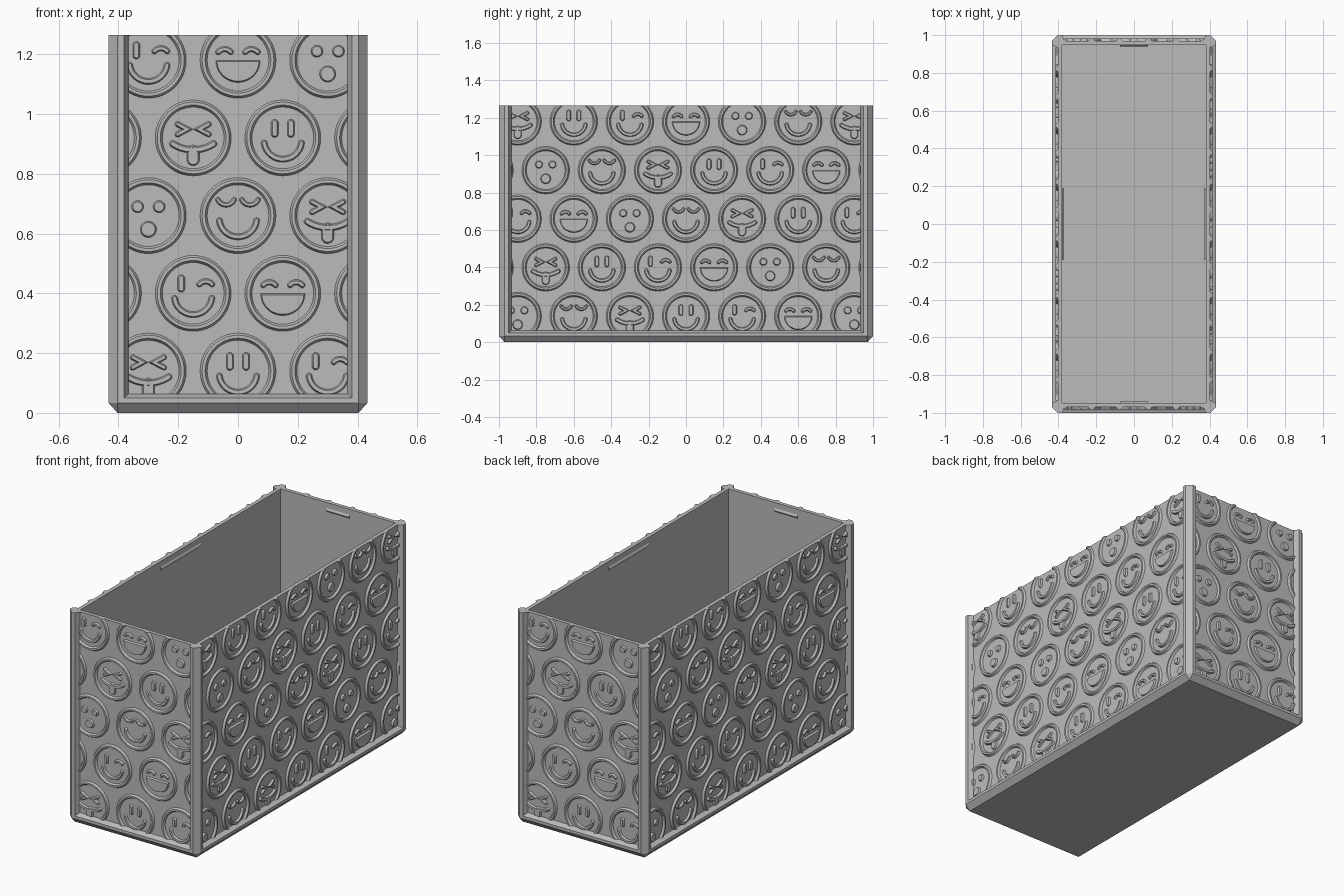
import bpy, bmesh
from math import sin, cos, pi, radians, sqrt
from mathutils import Vector, Matrix

cube = bpy.data.objects.get("Cube")
if cube:
    bpy.data.objects.remove(cube)

HX, HY, TOP = 0.433, 1.0, 1.265      # half width, half length, height
CHAMFER, FLAT, EDGE = 0.03, 0.052, 0.066
RECESS, WALL, RELIEF, BEVEL = 0.03, 0.053, 0.012, 0.005

grey = bpy.data.materials.new("light grey")
grey.use_nodes = True
grey.diffuse_color = (0.5, 0.5, 0.5, 1)
grey.node_tree.nodes["Principled BSDF"].inputs["Base Color"].default_value = (0.5, 0.5, 0.5, 1)


def finish(bm, name):
    bmesh.ops.recalc_face_normals(bm, faces=bm.faces)
    mesh = bpy.data.meshes.new(name)
    bm.to_mesh(mesh)
    bm.free()
    mesh.materials.append(grey)
    ob = bpy.data.objects.new(name, mesh)
    bpy.context.collection.objects.link(ob)
    return ob


# --- box body: stacked plan rings with the same corner layout ---
def plan(panel_in, panel_depth, flat=FLAT):
    """Outline with corner posts; the panels are pushed in by panel_depth."""
    q = [(HX - panel_in, HY - panel_depth), (HX - flat, HY), (HX - CHAMFER, HY),
         (HX, HY - CHAMFER), (HX, HY - flat), (HX - panel_depth, HY - panel_in)]
    pts = list(q)
    pts += [(x, -y) for x, y in reversed(q)]
    pts += [(-x, -y) for x, y in q]
    pts += [(-x, y) for x, y in reversed(q)]
    return pts


def clamp(pts, margin):
    mx, my = HX - margin, HY - margin
    return [(max(-mx, min(mx, x)), max(-my, min(my, y))) for x, y in pts]


frame, panel = plan(FLAT, 0), plan(EDGE, RECESS)
inner = clamp(panel, WALL)
levels = [(clamp(frame, CHAMFER), 0), (frame, 0.033), (frame, 0.05), (panel, 0.063),
          (panel, TOP), (inner, TOP), (inner, 0.05)]
bm = bmesh.new()
rings = [[bm.verts.new((x, y, z)) for x, y in pts] for pts, z in levels]
n = len(frame)
for a, b in zip(rings, rings[1:]):
    for i in range(n):
        j = (i + 1) % n
        bm.faces.new((a[i], a[j], b[j], b[i]))
bm.faces.new(rings[0])
bm.faces.new(rings[-1])
bmesh.ops.remove_doubles(bm, verts=bm.verts, dist=0.0003)
finish(bm, "box_body")


# --- snap ridges just under the rim, inside each wall ---
def ridge(name, half, dist, angle):
    bm = bmesh.new()
    ends = [[bm.verts.new((x, y, z)) for y, z in
             ((-dist, 1.208), (-dist + 0.007, 1.22), (-dist, 1.232))] for x in (-half, half)]
    for i in range(3):
        j = (i + 1) % 3
        bm.faces.new((ends[0][i], ends[0][j], ends[1][j], ends[1][i]))
    bm.faces.new(ends[0])
    bm.faces.new(ends[1])
    bm.transform(Matrix.Rotation(angle, 4, 'Z'))
    finish(bm, name)


# --- relief shapes, in (across, up, outward) space ---
def arc(cx, cy, r, a0, a1, steps=12):
    return [(cx + r * cos(radians(a0 + (a1 - a0) * i / steps)),
             cy + r * sin(radians(a0 + (a1 - a0) * i / steps))) for i in range(steps + 1)]


def side_of_stroke(path, w, s, caps=5):
    """One side of a round-ended stroke, from start tip to end tip."""
    p = [Vector(q) for q in path]
    t = [(b - a).normalized() for a, b in zip(p, p[1:])] or [Vector((1, 0))]
    quarter = [(k + 0.5) / caps * pi / 2 for k in range(caps)]
    left = lambda d: Vector((-d.y, d.x)) * s
    out = [p[0] + w * (left(t[0]) * sin(f) - t[0] * cos(f)) for f in quarter]
    for i in range(1, len(p) - 1):
        m = (left(t[i - 1]) + left(t[i])).normalized()
        out.append(p[i] + m * w / m.dot(left(t[i])))
    return out + [p[-1] + w * (left(t[-1]) * sin(f) + t[-1] * cos(f)) for f in reversed(quarter)]


def plate(bm, c, low, high, h):
    """Bevelled plate; low and high are (side, opposite side) outlines."""
    def verts(pts, z):
        return [bm.verts.new((c[0] + p[0], c[1] + p[1], z)) for p in pts]
    a, b = (verts(s, -0.002) for s in low)
    d, e = (verts(s, h) for s in high)
    for l, r in ((a, b), (d, e), (a, d), (b, e)):
        for i in range(len(l) - 1):
            bm.faces.new((l[i], l[i + 1], r[i + 1], r[i]))
    for k in (0, -1):
        bm.faces.new((a[k], b[k], e[k], d[k]))


def stroke(bm, c, path, w, h=RELIEF):
    plate(bm, c, *[[side_of_stroke(path, v, s) for s in (1, -1)] for v in (w, w - BEVEL)], h)


def half_disc(bm, c, r):
    def sides(off):
        f = [pi * (i + 0.5) / 20 for i in range(20)]
        return ([(-(r - off) * cos(a), -off) for a in f],
                [(-(r - off) * cos(a), -off - (r - 2 * off) * sin(a)) for a in f])
    plate(bm, c, sides(0), sides(BEVEL), RELIEF)


def ring(bm, c, seg=48):
    prof = [(0.128, -0.002), (0.120, RELIEF), (0.110, RELIEF), (0.102, -0.002)]
    loops = [[bm.verts.new((c[0] + r * cos(2 * pi * i / seg), c[1] + r * sin(2 * pi * i / seg), z))
              for i in range(seg)] for r, z in prof]
    for k in range(4):
        a, b = loops[k], loops[(k + 1) % 4]
        for i in range(seg):
            j = (i + 1) % seg
            bm.faces.new((a[i], a[j], b[j], b[i]))


def expression(bm, c, kind):
    ring(bm, c)
    if kind in ("smile", "wink", "happy"):
        stroke(bm, c, arc(0, -0.008, 0.063, 188, 352, 20), 0.011)
    for s in (-1, 1):
        if kind == "smile":
            stroke(bm, c, [(s * 0.027, 0.014), (s * 0.027, 0.05)], 0.013)
        elif kind == "wink" and s < 0:
            stroke(bm, c, [(-0.04, 0.016), (-0.04, 0.05)], 0.013)
        elif kind == "wink":
            stroke(bm, c, arc(0.042, 0.012, 0.028, 140, 40), 0.010)
        elif kind == "grin":
            stroke(bm, c, arc(s * 0.045, 0.01, 0.027, 140, 40), 0.010)
        elif kind == "happy":
            stroke(bm, c, arc(s * 0.040, 0.066, 0.030, 205, 335), 0.009)
        elif kind == "surprise":
            stroke(bm, c, [(s * 0.036, 0.03)], 0.021)
        elif kind == "squint":
            stroke(bm, c, [(s * 0.052, 0.046), (s * 0.02, 0.029), (s * 0.052, 0.012)], 0.010)
    if kind == "grin":
        half_disc(bm, c, 0.075)
    elif kind == "surprise":
        stroke(bm, c, [(0, -0.046)], 0.028)
    elif kind == "squint":
        stroke(bm, c, arc(0, 0.085, 0.125, 237, 303), 0.012)
        stroke(bm, c, [(0, -0.045), (0, -0.072)], 0.022, 0.010)


KINDS = ["squint", "smile", "wink", "grin", "surprise", "happy"]


def relief(name, half, dist, angle):
    """Staggered rows of round faces, trimmed to the recessed panel."""
    bm = bmesh.new()
    for row in range(5):
        for col in range(-4, 5):
            u = 0.3 * (col + 0.5 * (row % 2))
            if abs(u) < half + 0.127:
                expression(bm, (u, 0.14 + 0.26 * row), KINDS[(col + 1 + 2 * row) % 6])
    for co, no in (((half, 0, 0), (1, 0, 0)), ((-half, 0, 0), (-1, 0, 0)),
                   ((0, TOP, 0), (0, 1, 0)), ((0, 0.063, 0), (0, -1, 0))):
        bmesh.ops.bisect_plane(bm, geom=bm.verts[:] + bm.edges[:] + bm.faces[:],
                               plane_co=co, plane_no=no, clear_outer=True)
        bmesh.ops.holes_fill(bm, edges=[e for e in bm.edges if e.is_boundary], sides=0)
    # stand the sheet upright against the front panel, then turn it to its side
    bm.transform(Matrix.Rotation(angle, 4, 'Z') @ Matrix.Translation((0, -dist, 0))
                 @ Matrix.Rotation(pi / 2, 4, 'X'))
    ob = finish(bm, name)
    bpy.ops.object.select_all(action='DESELECT')
    ob.select_set(True)
    bpy.context.view_layer.objects.active = ob
    bpy.ops.object.shade_smooth_by_angle(angle=radians(30))


# --- repeat on all four walls ---
for k, wall in enumerate(("front", "left", "back", "right")):
    across, out = (HX, HY) if k % 2 == 0 else (HY, HX)
    relief(wall + "_relief", across - EDGE, out - RECESS, k * pi / 2)
    ridge(wall + "_snap_ridge", 0.075 if k % 2 == 0 else 0.19, out - WALL, k * pi / 2)
